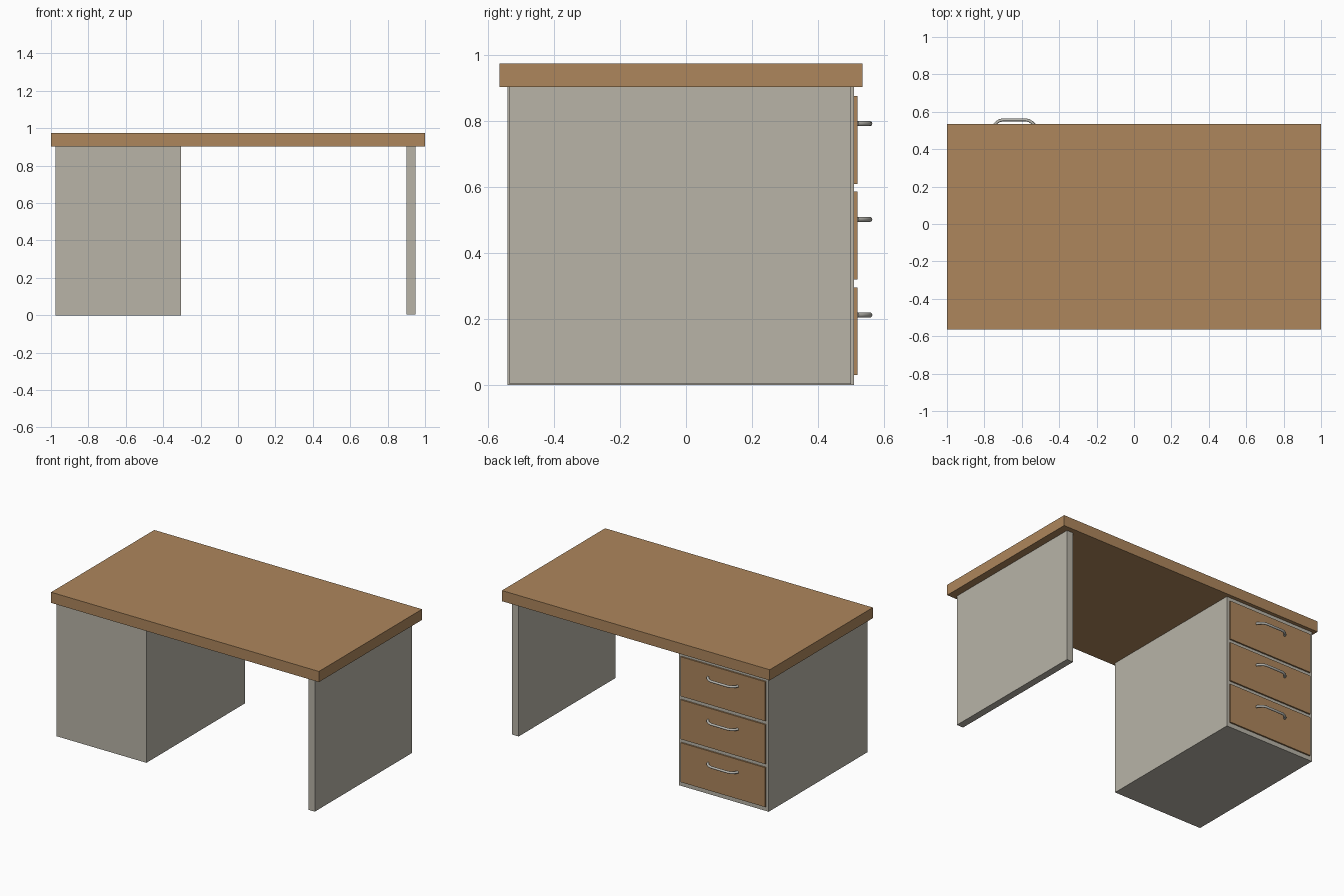
import bpy
import math

if "Cube" in bpy.data.objects:
    bpy.data.objects.remove(bpy.data.objects["Cube"])


def material(name, rgb):
    m = bpy.data.materials.new(name)
    m.diffuse_color = (*rgb, 1)
    m.use_nodes = True
    m.node_tree.nodes["Principled BSDF"].inputs["Base Color"].default_value = m.diffuse_color
    return m


wood = material("warm wood", (0.42, 0.24, 0.107))
paint = material("stone grey paint", (0.48, 0.455, 0.39))
metal = material("handle metal", (0.48, 0.47, 0.43))


def box(name, x, y, z, mat):
    """Box from (min, max) pairs on each axis."""
    bpy.ops.mesh.primitive_cube_add(size=1, location=[sum(p) / 2 for p in (x, y, z)])
    ob = bpy.context.object
    ob.name = name
    ob.scale = [p[1] - p[0] for p in (x, y, z)]
    bpy.ops.object.transform_apply(location=False, rotation=False, scale=True)
    ob.data.materials.append(mat)
    return ob


def handle(name, cx, y, z):
    """Bowed round-bar pull, swept along a smooth path."""
    half = [(0.112, 0.0), (0.106, 0.011), (0.094, 0.023), (0.08, 0.032), (0.062, 0.037)]
    path = [(-x, d) for x, d in half] + [(x, d) for x, d in reversed(half)]
    cu = bpy.data.curves.new(name, 'CURVE')
    cu.dimensions = '3D'
    cu.bevel_depth = 0.008
    cu.bevel_resolution = 3
    cu.use_fill_caps = True
    sp = cu.splines.new('POLY')
    sp.points.add(len(path) - 1)
    for p, (px, d) in zip(sp.points, path):
        p.co = (cx + px, y + d, z, 1)
    ob = bpy.data.objects.new(name, cu)
    bpy.context.collection.objects.link(ob)
    bpy.ops.object.select_all(action='DESELECT')
    ob.select_set(True)
    bpy.context.view_layer.objects.active = ob
    bpy.ops.object.convert(target='MESH')
    ob = bpy.context.object
    ob.data.materials.clear()
    ob.data.materials.append(metal)
    bpy.ops.object.shade_smooth_by_angle(angle=math.radians(40))


# Desk top and its two supports
box("desk_top", (-1, 1), (-0.565, 0.535), (0.903, 0.975), wood)
box("drawer_cabinet", (-0.975, -0.305), (-0.541, 0.51), (0, 0.903), paint)
box("side_panel", (0.9, 0.948), (-0.535, 0.5), (0.003, 0.903), paint)

# Three drawer fronts with pulls
for i in range(3):
    z0 = 0.03 + i * 0.29
    box(f"drawer_front_{i + 1}", (-0.956, -0.324), (0.5, 0.52), (z0, z0 + 0.266), wood)
    handle(f"drawer_handle_{i + 1}", -0.64, 0.52, z0 + 0.182)
